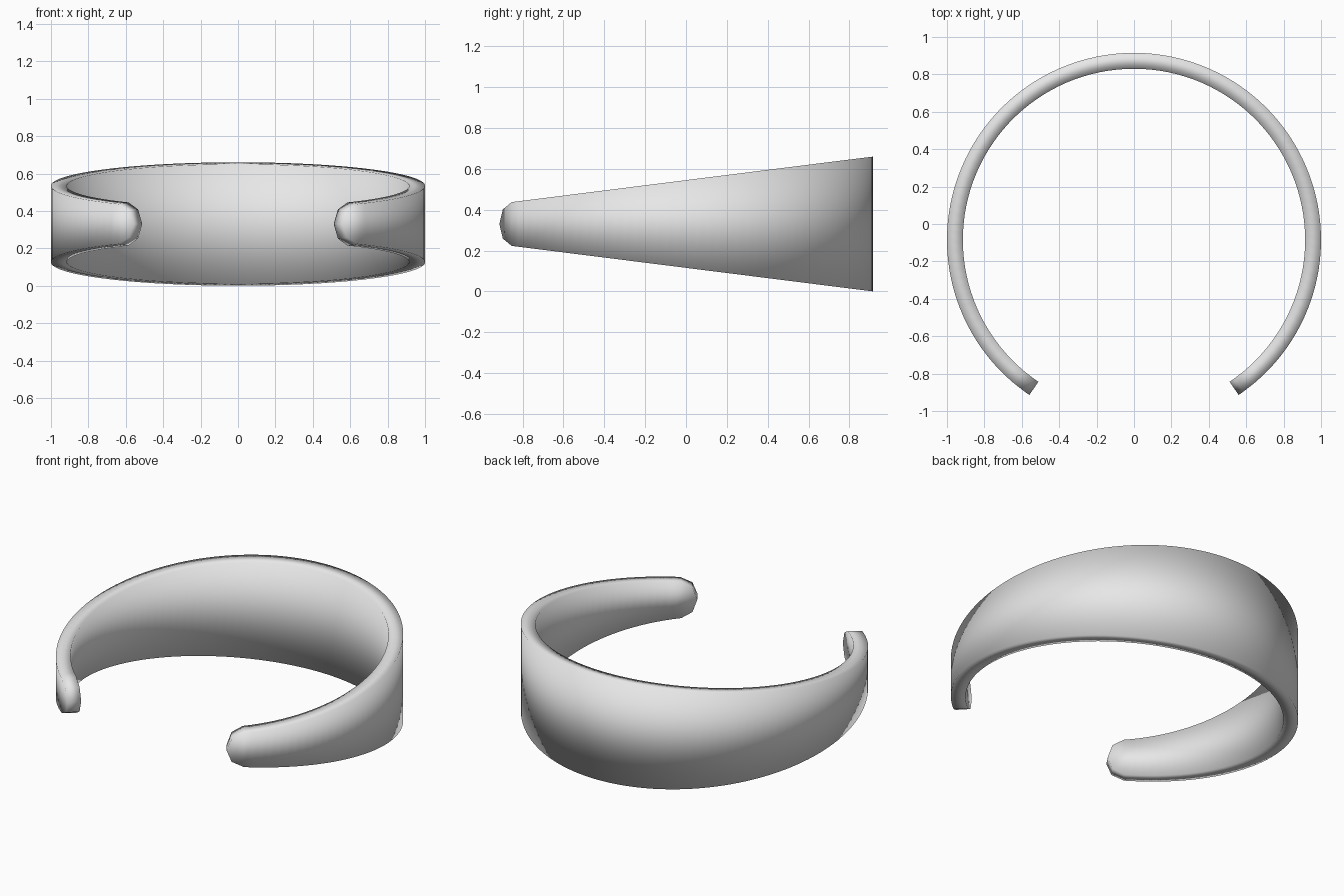
import bpy
import bmesh
from math import radians, sin, cos

cube = bpy.data.objects.get("Cube")
if cube:
    bpy.data.objects.remove(cube, do_unlink=True)

OUTER, INNER = 1.0, 0.915     # radii of the band
CENTRE_Y, MID_Z = -0.085, 0.33
ARM_END, TIP = 50.2, 5.8      # degrees below the side axis
STEPS = 48                    # columns per half

silver = bpy.data.materials.new("silver_grey")
silver.use_nodes = True
silver.diffuse_color = (0.8, 0.8, 0.8, 1)
silver.node_tree.nodes["Principled BSDF"].inputs["Base Color"].default_value = (0.8, 0.8, 0.8, 1)


def half_height(y):
    """Band tapers in a straight line from back to front."""
    return 0.33 + (y - 0.915) * 0.126


# Columns of one half from the back to the rounded tip: angle and height factor
half = [(90 - (90 + ARM_END) * i / STEPS, 1) for i in range(STEPS + 1)]
half += [(-ARM_END - TIP * sin(radians(a)), cos(radians(a))) for a in (45, 90)]
columns = [(180 - a, f) for a, f in reversed(half[1:])] + half

# Box section swept round the arc
bm = bmesh.new()
rings = []
for angle, factor in columns:
    a = radians(angle)
    ring = []
    for radius, side in ((OUTER, 1), (OUTER, -1), (INNER, -1), (INNER, 1)):
        x, y = radius * cos(a), CENTRE_Y + radius * sin(a)
        ring.append(bm.verts.new((x, y, MID_Z + side * factor * half_height(y))))
    rings.append(ring)

for a, b in zip(rings, rings[1:]):
    for i in range(4):
        j = (i + 1) % 4
        bm.faces.new((a[i], a[j], b[j], b[i]))

# Close the tips, where top and bottom meet
bmesh.ops.remove_doubles(bm, verts=bm.verts, dist=0.0005)
bmesh.ops.recalc_face_normals(bm, faces=bm.faces)
for face in bm.faces:
    face.smooth = True

mesh = bpy.data.meshes.new("cuff_band")
bm.to_mesh(mesh)
bm.free()
mesh.materials.append(silver)
band = bpy.data.objects.new("cuff_band", mesh)
bpy.context.collection.objects.link(band)
